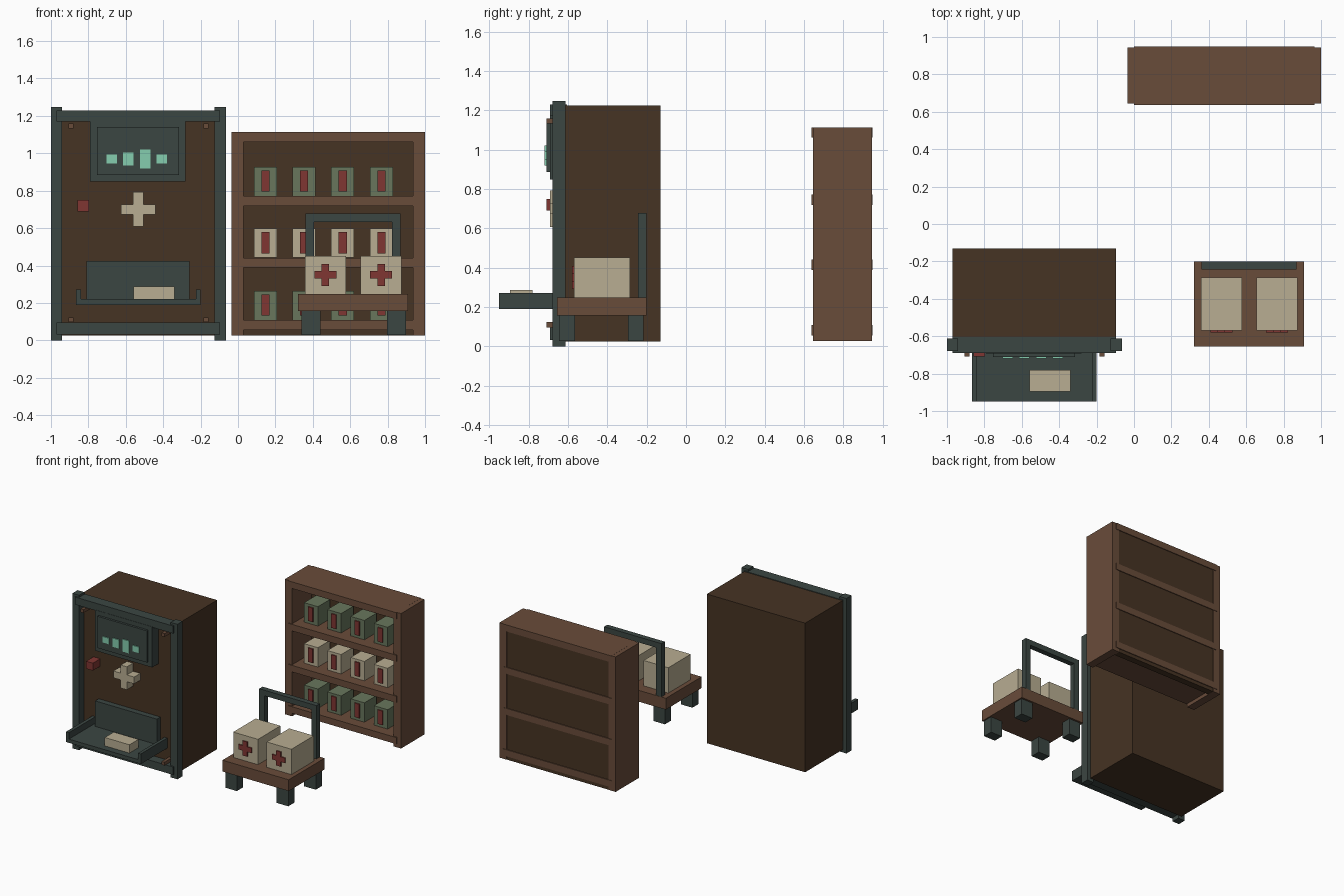
import bpy
import bmesh

cube = bpy.data.objects.get("Cube")
if cube:
    bpy.data.objects.remove(cube, do_unlink=True)


def material(name, rgb):
    """Make a flat material from an sRGB hex string."""
    srgb = [int(rgb[i:i + 2], 16) / 255 for i in range(0, len(rgb), 2)]
    color = [c / 12.92 if c < 0.04 else ((c + 0.055) / 1.055) ** 2.4 for c in srgb] + [1]
    mat = bpy.data.materials.new(name)
    mat.use_nodes = True
    mat.diffuse_color = color
    mat.node_tree.nodes["Principled BSDF"].inputs["Base Color"].default_value = color
    return mat


TEAL = material("dark teal metal", "3b4642")
DARK = material("dark brown wood", "463323")
WOOD = material("brown wood", "694c3a")
CREAM = material("cream", "b8ad92")
GREEN = material("sage green", "68765c")
RED = material("dull red", "803632")
MINT = material("mint light", "85cdaf")


def boxes(name, mat, *spans):
    """One object made of blocks, each given as x, y and z ranges."""
    bm = bmesh.new()
    for span in spans:
        made = bmesh.ops.create_cube(bm, size=1)["verts"]
        for v in made:
            v.co = [(lo + hi) / 2 + c * (hi - lo) for c, (lo, hi) in zip(v.co, span)]
    mesh = bpy.data.meshes.new(name)
    bm.to_mesh(mesh)
    bm.free()
    mesh.materials.append(mat)
    obj = bpy.data.objects.new(name, mesh)
    bpy.context.collection.objects.link(obj)
    return obj


def around(center, size):
    return (center - size / 2, center + size / 2)


def cross(name, mat, x, z, length, width, y):
    """Cross made of an upright and two arms that do not overlap it."""
    arm = (length - width) / 2
    offset = (width + arm) / 2
    boxes(name, mat,
          (around(x, width), y, around(z, length)),
          (around(x - offset, arm), y, around(z, width)),
          (around(x + offset, arm), y, around(z, width)))


# Dispenser cabinet
boxes("cabinet_body", DARK, ((-0.97, -0.095), (-0.614, -0.13), (0.025, 1.225)))
for side, x in (("right", (-1, -0.94)), ("left", (-0.125, -0.065))):
    boxes("cabinet_post_" + side, TEAL, (x, (-0.678, -0.612), (0, 1.247)))
for level, z in (("bottom", (0.032, 0.095)), ("top", (1.17, 1.23))):
    boxes("cabinet_rail_" + level, TEAL, ((-0.97, -0.095), (-0.69, -0.605), z))
boxes("cabinet_bolts", WOOD, *[
    (around(x, 0.026), (-0.708, -0.61), around(z, 0.026))
    for x in (-0.893, -0.172) for z in (0.11, 1.145)])

# Display with level bars
boxes("display_frame", TEAL, ((-0.79, -0.28), (-0.692, -0.61), (0.848, 1.175)))
boxes("display_screen", TEAL, ((-0.755, -0.315), (-0.71, -0.69), (0.885, 1.14)))
for i, height in enumerate((0.048, 0.07, 0.1, 0.048)):
    boxes(f"display_bar_{i + 1}", MINT,
          (around(-0.675 + i * 0.089, 0.056), (-0.718, -0.709), around(0.97, height)))

# Front button and cross
boxes("button", RED, (around(-0.827, 0.06), (-0.708, -0.61), around(0.72, 0.06)))
cross("cabinet_cross", CREAM, -0.533, 0.7, 0.185, 0.055, (-0.692, -0.61))

# Delivery tray
boxes("tray_floor", TEAL, ((-0.84, -0.225), (-0.95, -0.61), (0.19, 0.22)))
for side, x in (("right", (-0.867, -0.84)), ("left", (-0.225, -0.2))):
    boxes("tray_lip_" + side, TEAL, (x, (-0.95, -0.61), (0.19, 0.272)))
boxes("tray_slot", TEAL, ((-0.81, -0.26), (-0.66, -0.61), (0.22, 0.425)))
boxes("tray_package", CREAM, ((-0.56, -0.34), (-0.895, -0.78), (0.22, 0.287)))

# Shelf unit
for side, x in (("right", (-0.035, 0.03)), ("left", (0.935, 1))):
    boxes("shelf_side_" + side, WOOD, (x, (0.645, 0.945), (0.027, 1.113)))
boxes("shelf_back", DARK, ((0.03, 0.935), (0.89, 0.943), (0.027, 1.112)))
for i, z in enumerate((0.082, 0.415, 0.745, 1.087)):
    boxes(f"shelf_board_{i + 1}", WOOD, ((0, 0.965), (0.637, 0.949), around(z, 0.053)))

# Rows of supply boxes with stripes
for row, (z, mat) in enumerate(((0.109, GREEN), (0.442, CREAM), (0.772, GREEN))):
    for col in range(4):
        x = 0.146 + col * 0.207
        tag = f"_{row + 1}_{col + 1}"
        boxes("supply_box" + tag, mat, (around(x, 0.123), (0.72, 0.875), (z, z + 0.156)))
        boxes("supply_stripe" + tag, RED,
              (around(x, 0.043), (0.711, 0.72), around(z + 0.08, 0.113)))

# Cart
boxes("cart_deck", WOOD, ((0.32, 0.91), (-0.655, -0.2), (0.157, 0.248)))
boxes("cart_legs", TEAL, *[
    (around(x, 0.103), around(y, 0.08), (0.028, 0.158))
    for x in (0.39, 0.848) for y in (-0.605, -0.255)])
boxes("cart_handle", TEAL,
      ((0.36, 0.406), (-0.244, -0.201), (0.248, 0.633)),
      ((0.824, 0.87), (-0.244, -0.201), (0.248, 0.633)),
      ((0.36, 0.87), (-0.244, -0.201), (0.633, 0.677)))
for side, x in (("right", 0.467), ("left", 0.765)):
    boxes("cart_crate_" + side, CREAM, (around(x, 0.22), (-0.57, -0.285), (0.248, 0.452)))
    cross("crate_cross_" + side, RED, x, 0.35, 0.118, 0.04, (-0.579, -0.569))
